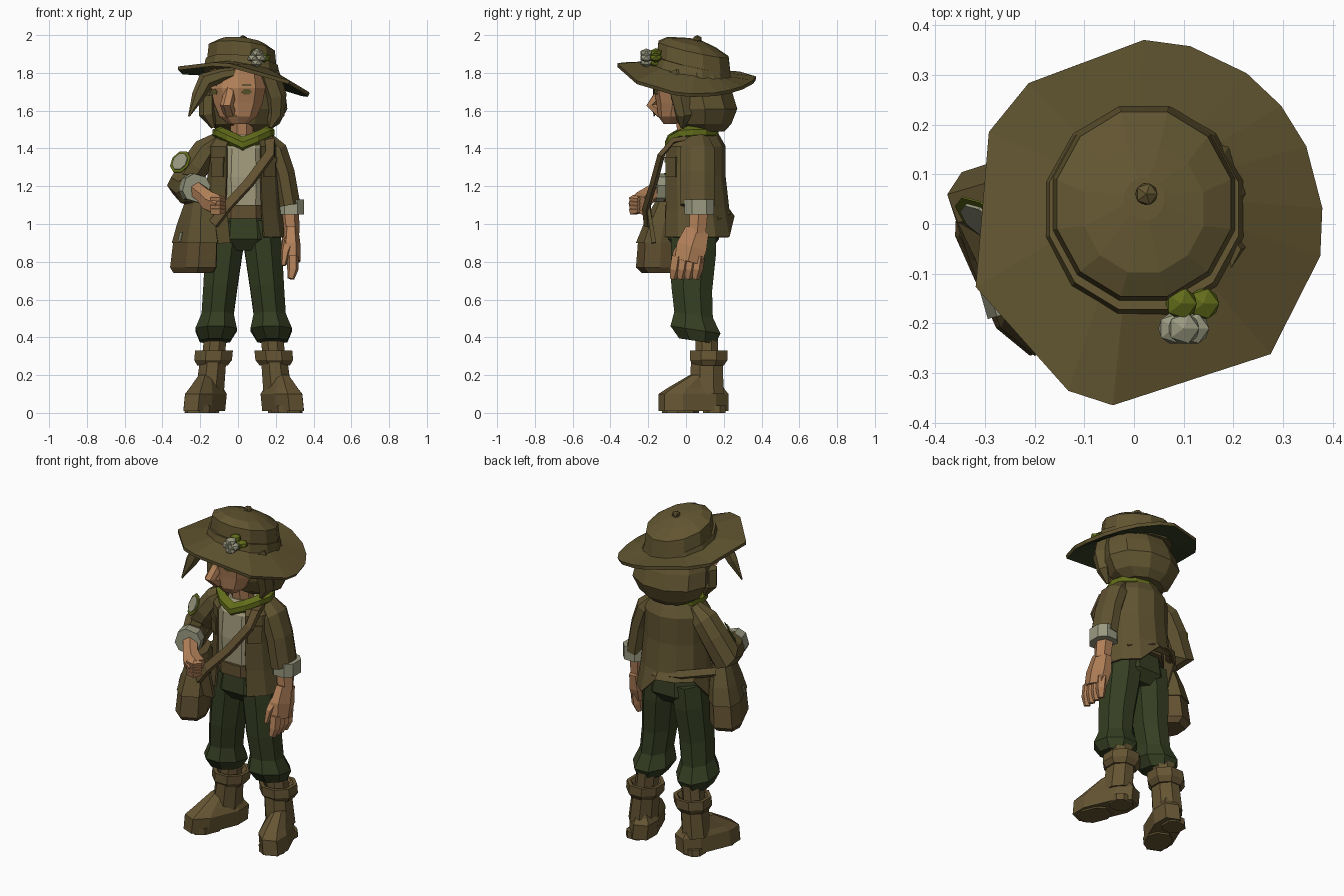
import bpy, bmesh, math
from mathutils import Vector, Matrix, Quaternion
from mathutils.bvhtree import BVHTree

default_cube = bpy.data.objects.get("Cube")
if default_cube:
    bpy.data.objects.remove(default_cube)


def material(name, red, green, blue):
    mat = bpy.data.materials.new(name)
    mat.use_nodes = True
    colour = (red, green, blue, 1)
    mat.diffuse_color = colour
    mat.node_tree.nodes["Principled BSDF"].inputs["Base Color"].default_value = colour
    return mat


SKIN = material("skin", .45, .22, .1)
JACKET = material("jacket_brown", .115, .085, .03)
HAT = material("hat_brown", .12, .09, .03)
GREEN = material("dark_green", .035, .048, .016)
SCARF = material("scarf_green", .12, .15, .01)
SHIRT = material("shirt_cream", .36, .33, .2)
CUFF = material("cuff_grey", .32, .32, .22)
BAG = material("bag_brown", .12, .08, .03)
BOOT = material("boot_brown", .13, .09, .033)
EYE = material("eye_olive", .13, .11, .03)
MIDDLE = .03  # mirror plane of the body


def finish(name, bm, *mats):
    mesh = bpy.data.meshes.new(name)
    bm.to_mesh(mesh)
    bm.free()
    part = bpy.data.objects.new(name, mesh)
    bpy.context.collection.objects.link(part)
    for mat in mats:
        mesh.materials.append(mat)
    return part


def bridge(name, loops, mat, closed=True):
    """Join equal point loops with quads; closed loops are capped."""
    bm = bmesh.new()
    rows = [[bm.verts.new(point) for point in loop] for loop in loops]
    sides = len(rows[0])
    for low, high in zip(rows, rows[1:]):
        for i in range(sides if closed else sides - 1):
            j = (i + 1) % sides
            bm.faces.new((low[i], low[j], high[j], high[i]))
    if closed:
        bm.faces.new(rows[0])
        bm.faces.new(rows[-1])
    bmesh.ops.recalc_face_normals(bm, faces=bm.faces)
    return finish(name, bm, mat)


def oval(width, depth, sides, power=1, gap=0):
    """Flat oval; a power below one makes it boxier, gap opens its front."""
    points = []
    grow = math.cos(math.pi / sides) ** -power
    for i in range(sides):
        turn = math.tau * (i + .5) / sides
        if gap:
            turn = gap + (math.tau - 2 * gap) * i / (sides - 1)
        across, along = math.sin(turn), -math.cos(turn)
        points.append(Vector((width * grow * math.copysign(abs(across) ** power, across),
                              depth * grow * math.copysign(abs(along) ** power, along), 0)))
    return points


def loft(name, rings, mat, x=MIDDLE, lean=0, depth=1, sides=8, power=1, gap=0, yaw=0, tilt=(0, 0)):
    """Level rings (y, z, radius); lean shifts x with height, depth scales y."""
    loops = []
    spin = Matrix.Rotation(yaw, 3, 'Z')
    for y, z, radius in rings:
        ring = [spin @ p for p in oval(radius, radius * depth, sides, power, gap)]
        loops.append([p + Vector((x + lean * z, y, z + tilt[0] * p.x + tilt[1] * p.y)) for p in ring])
    return bridge(name, loops, mat, closed=not gap)


def tube(name, path, mat, depth=1, sides=6, power=1):
    """Limb along points (x, y, z, radius)."""
    centres = [Vector(point[:3]) for point in path]
    loops, last, frame = [], None, Quaternion()
    for i, centre in enumerate(centres):
        ahead = (centres[min(i + 1, len(path) - 1)] - centres[max(i - 1, 0)]).normalized()
        if last is None:
            last = Vector((0, 0, 1 if ahead.z >= 0 else -1))
        frame = last.rotation_difference(ahead) @ frame
        last = ahead
        radius = path[i][-1]
        loops.append([centre + frame @ p for p in oval(radius, radius * depth, sides, power)])
    return bridge(name, loops, mat)


def blob(name, centre, size, height, mat):
    bm = bmesh.new()
    shape = Matrix.Translation(centre) @ Matrix.Diagonal((size, size, height, 1))
    bmesh.ops.create_icosphere(bm, subdivisions=1, radius=1, matrix=shape)
    return finish(name, bm, mat)


def plate(name, target, x, z, width, height, mat, sides=4, lift=.004, y=-1, aim=(0, 1, 0)):
    """Thin plate laid where a ray meets the target."""
    mesh = target.data
    tree = BVHTree.FromPolygons([v.co for v in mesh.vertices], [f.vertices[:] for f in mesh.polygons])
    aim = Vector(aim).normalized()
    hit, normal, _, _ = tree.ray_cast(Vector((x, y, z)), aim)
    if normal.dot(aim) > 0:
        normal = -normal
    bm = bmesh.new()
    corners = [bm.verts.new(p) for p in oval(width / 2, height / 2, sides)]
    top = bmesh.ops.extrude_face_region(bm, geom=[bm.faces.new(corners)])["geom"]
    bmesh.ops.translate(bm, vec=(0, 0, lift), verts=[v for v in top if isinstance(v, bmesh.types.BMVert)])
    bmesh.ops.recalc_face_normals(bm, faces=bm.faces)
    bm.transform(Matrix.Translation(hit + normal * lift) @ normal.to_track_quat('Z', 'Y').to_matrix().to_4x4())
    return finish(name, bm, mat)


# Legs, socks and boots, mirrored about the body's middle
for sign, side in ((1, "left"), (-1, "right")):
    def leg_part(part, rings, mat, out=.19, **options):
        return loft(side + part, rings, mat, x=MIDDLE + sign * out, lean=-sign * .1, **options)
    leg_part("_trouser_leg", [(.04, 1, .1), (.04, .87, .1), (.03, .66, .09), (.04, .52, .085),
                              (.05, .44, .11), (.06, .38, .08)], GREEN, depth=1.2, tilt=(0, -.15))
    leg_part("_sock", [(.11, .28, .06), (.11, .4, .06)], BOOT)
    leg_part("_boot_cuff", [(.12, .25, .08), (.12, .28, .1), (.12, .33, .1), (.12, .33, .08), (.12, .3, .06)], BOOT)
    leg_part("_boot_shaft", [(.11, .1, .075), (.11, .27, .07)], BOOT, depth=1.2)
    leg_part("_boot_foot", [(.04, .01, .08), (.04, .1, .08), (.05, .13, .065), (.1, .2, .035)], BOOT,
             out=.21, depth=2.3, power=.75, yaw=sign * .4)
    leg_part("_boot_heel", [(.15, 0, .06), (.15, .04, .06)], BOOT, power=.75)
    leg_part("_boot_sole", [(-.03, 0, .07), (-.03, .04, .07)], BOOT, out=.23, depth=1.3, power=.75, yaw=sign * .4)

# Hips, shirt and belt
loft("hips", [(.04, .86, .12), (.04, .92, .18), (.04, 1.06, .16)], GREEN, depth=.75)
loft("shirt", [(.04, 1.04, .15), (.04, 1.25, .16), (.04, 1.4, .15), (.04, 1.47, .1)], SHIRT, depth=.9)
loft("belt", [(.04, 1.03, .16), (.04, 1.1, .16)], BAG, depth=.95)

# Open jacket with a shorter back hem
jacket = loft("jacket", [(.06, .93, .21), (.05, 1.08, .19), (.04, 1.25, .18), (.04, 1.41, .18), (.05, 1.49, .12)],
              JACKET, depth=.88, sides=11, gap=.5)
for vertex in jacket.data.vertices:
    if vertex.co.z < 1 and vertex.co.y > .1 and vertex.co.x < .1:
        vertex.co.z = 1.04
cloth = jacket.modifiers.new("cloth", 'SOLIDIFY')
cloth.thickness, cloth.offset = .01, 0
for x in (-.1, .16):
    plate("breast_pocket", jacket, x, 1.3, .08, .1, JACKET, lift=.007)
    plate("pocket_flap", jacket, x, 1.34, .09, .03, JACKET, lift=.009)

# Left arm, hanging
tube("left_sleeve", [(.15, .06, 1.45, .04), (.2, .06, 1.39, .06), (.24, .06, 1.27, .06), (.27, .06, 1.1, .06)],
     JACKET, depth=1.5, sides=8)
tube("left_cuff", [(.28, .07, 1.13, .07), (.28, .07, 1.05, .07)], CUFF, depth=1.1, sides=8, power=.8)
tube("left_forearm", [(.27, .07, 1.1, .045), (.28, .06, .95, .04)], SKIN, depth=1.1)
tube("left_palm", [(.28, .06, .97, .035), (.28, .03, .88, .045), (.285, .01, .8, .04)], SKIN, depth=1.8)
for finger in range(4):
    y = finger * .04 - .05
    tube("left_finger", [(.29, y, .83, .025), (.29, y - .01, .76, .025), (.28, y - .02, .71, .015)], SKIN, sides=5)
tube("left_thumb", [(.27, 0, .91, .03), (.25, -.05, .85, .02), (.24, -.07, .78, .01)], SKIN, sides=5)

# Right arm, bent to hold the strap
sleeve = tube("right_sleeve", [(-.1, .06, 1.45, .04), (-.17, .06, 1.39, .07), (-.23, .05, 1.3, .075),
                               (-.29, .04, 1.2, .08), (-.26, -.05, 1.18, .07), (-.23, -.12, 1.19, .07)],
              JACKET, depth=1.1, sides=8)
tube("right_cuff", [(-.24, -.1, 1.19, .07), (-.22, -.17, 1.19, .07)], CUFF, sides=8, power=.8)
tube("right_forearm", [(-.23, -.13, 1.19, .04), (-.18, -.2, 1.15, .04), (-.15, -.23, 1.12, .05),
                       (-.1, -.25, 1.1, .05)], SKIN)
for finger in range(4):
    z = 1.13 - finger * .02
    tube("right_finger", [(-.14, -.27, z, .02), (-.1, -.28, z, .02), (-.07, -.25, z, .01)], SKIN, sides=5)
for label, size, mat, lift in (("patch_rim", .12, SCARF, .004), ("patch", .09, CUFF, .007)):
    plate(label, sleeve, -1, 1.5, size, size, mat, sides=8, lift=lift, y=-.04, aim=(.8, .06, -.2))

# Neck and scarf, which dips to a point in front
loft("neck", [(.02, 1.44, .06), (0, 1.6, .06)], SKIN, x=.02)
scarf = loft("scarf", [(.03, 1.44, .12), (.03, 1.47, .16), (.03, 1.5, .16), (.03, 1.53, .12), (.03, 1.47, .08)],
             SCARF, depth=.85, sides=12, yaw=math.pi / 12)
for vertex in scarf.data.vertices:
    if vertex.co.y < .03:
        vertex.co.z -= .07 * max(0, 1 - abs(vertex.co.x - MIDDLE) / .15)

# Head, turned a little to one side
head = loft("head", [(-.07, 1.53, .05), (-.05, 1.57, .1), (-.03, 1.64, .13), (-.03, 1.72, .145), (-.02, 1.82, .13)],
            SKIN, x=0, depth=.92, sides=10, yaw=-.3)
tube("nose", [(-.035, -.12, 1.75, .02), (-.045, -.14, 1.68, .03), (-.06, -.18, 1.63, .03), (-.045, -.13, 1.59, .03)],
     SKIN)
for x in (-.125, .045):
    plate("eye", head, x, 1.7, .05, .03, EYE, sides=6, lift=.002)
    plate("eyebrow", head, x, 1.735, .05, .01, HAT, lift=.002)
plate("mouth", head, -.03, 1.575, .05, .01, BAG, lift=.002)

# Hair, side locks and swept fringe
loft("hair", [(.11, 1.49, .12), (.1, 1.53, .18), (.1, 1.61, .22), (.08, 1.7, .21), (.05, 1.82, .17)],
     HAT, depth=.78, sides=10)
tube("left_lock", [(.16, -.05, 1.8, .05), (.2, -.03, 1.68, .05), (.2, -.01, 1.58, .04), (.17, -.02, 1.51, .01)], HAT)
tube("right_lock", [(-.16, 0, 1.68, .04), (-.16, 0, 1.58, .04), (-.13, 0, 1.51, .01)], HAT)
tube("fringe", [(.04, -.12, 1.81, .02), (-.08, -.13, 1.79, .03), (-.17, -.14, 1.76, .04), (-.21, -.15, 1.68, .03),
                (-.26, -.17, 1.57, .004)], HAT, depth=.8)

# Hat brim: uneven outline on a tilted, curled sheet, dark underneath
bm = bmesh.new()
outer, inner = [], []
for degrees in (90, 75, 55, 40, 25, 5, -10, -45, -100, -115, -160, 150, 130):
    turn = math.radians(degrees)
    x, y = .02 + .36 * math.cos(turn), .37 * math.sin(turn)
    outer.append(bm.verts.new((x, y, 1.76 - .18 * x - .08 * y + .4 * y * y)))
    x, y = x / 2, .03 + y / 2
    inner.append(bm.verts.new((x, y, 1.83 - .1 * x - .2 * y)))
for i in range(len(outer)):
    bm.faces.new((outer[i], inner[i], inner[i - 1], outer[i - 1]))
for face in bm.faces:
    face.normal_update()
    if face.normal.z < 0:
        face.normal_flip()
brim = finish("hat_brim", bm, HAT, GREEN)
felt = brim.modifiers.new("felt", 'SOLIDIFY')
felt.thickness, felt.offset, felt.material_offset = .02, -1, 1

# Hat crown, band, button and flower
slant = (-.1, -.22)
loft("hat_band", [(.03, 1.8, .2), (.03, 1.85, .19)], HAT, x=.02, depth=1.06, sides=12, tilt=slant)
loft("hat_crown", [(.04, 1.83, .185), (.04, 1.925, .175), (.03, 1.96, .12), (.05, 1.975, .04)], HAT,
     x=.02, depth=1.06, sides=12, tilt=slant)
blob("hat_button", (.025, .06, 1.98), .025, .02, HAT)
for i in range(3):
    turn = math.tau * i / 3
    blob("flower_leaf", (.11 + .03 * math.cos(turn), -.16, 1.88 + .03 * math.sin(turn)), .035, .025, SCARF)
for i in range(4):
    turn = math.tau * i / 4
    blob("flower_petal", (.1 + .02 * math.cos(turn), -.21, 1.88 + .025 * math.sin(turn)), .035, .025, CUFF)

# Shoulder bag with an overlapping flap, and its straps
sack = [(-.08, .74, .075), (-.08, .77, .09), (-.08, .9, .085), (-.07, 1, .07), (-.06, 1.12, .045)]
boxy = {"x": -.29, "lean": .07, "depth": 2, "power": .65, "yaw": .42}
loft("bag", sack, BAG, **boxy)
flap = loft("bag_flap", [(y, z, radius + .005) for y, z, radius in sack[2:]], JACKET, **boxy)
plate("bag_tag", flap, -.3, .93, .03, .05, CUFF)
tube("front_strap", [(.14, .06, 1.46, .025), (.17, -.07, 1.44, .025), (.17, -.13, 1.37, .025), (.06, -.17, 1.22, .025),
                     (-.06, -.21, 1.09, .025), (-.13, -.2, 1, .025)], BAG, depth=.5, sides=4)
tube("strap_tail", [(-.09, -.2, 1.09, .03), (-.08, -.17, .9, .04)], JACKET, depth=.3, sides=4)
tube("back_strap", [(-.23, .05, 1.08, .02), (-.1, .19, 1.08, .02), (.05, .21, 1.06, .02), (.18, .15, 1.03, .02)],
     JACKET, sides=4)
